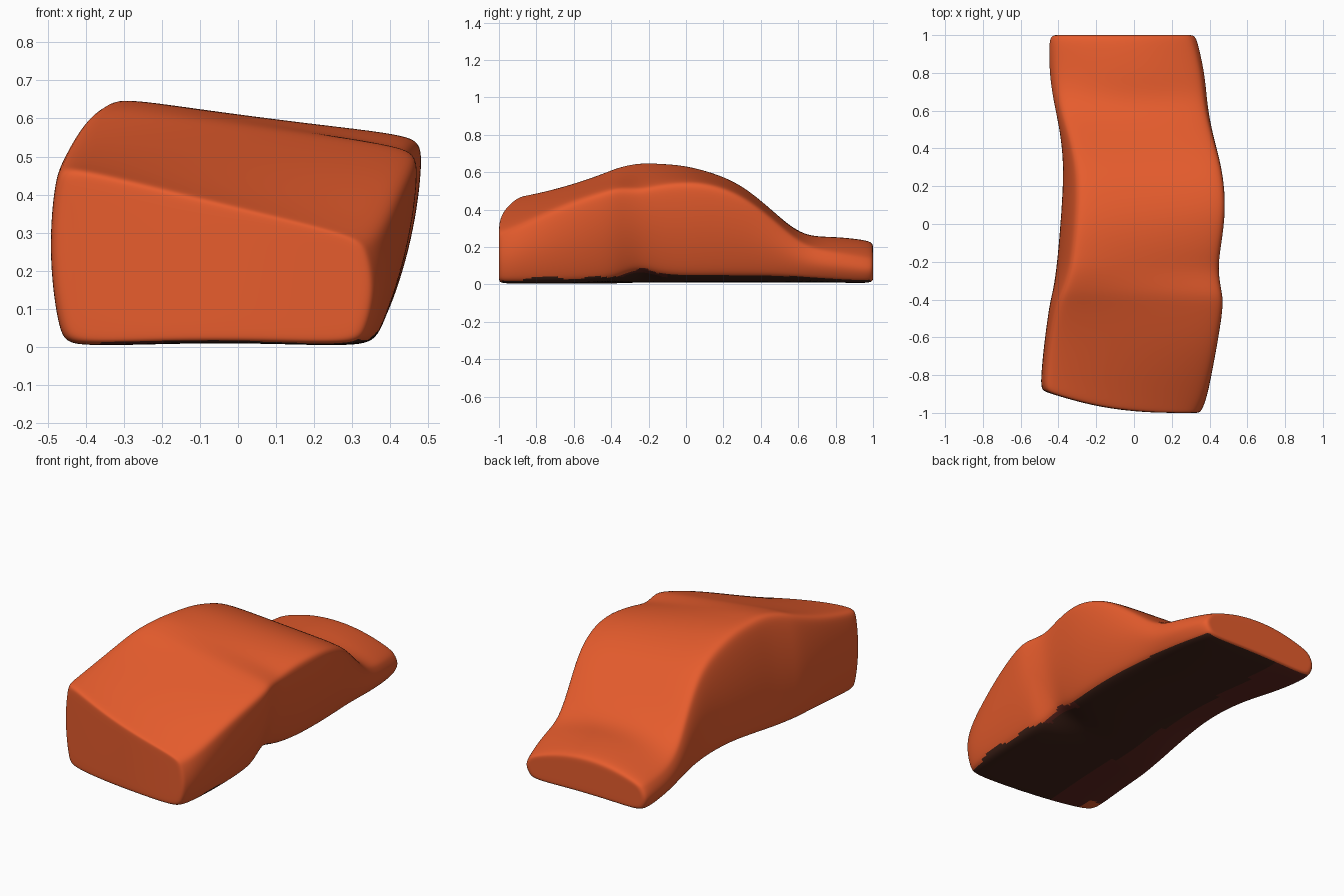
import bpy, bmesh, math
from mathutils import Vector

if "Cube" in bpy.data.objects:
    bpy.data.objects.remove(bpy.data.objects["Cube"])


def material(name, rgb):
    m = bpy.data.materials.new(name)
    m.use_nodes = True
    m.diffuse_color = (*rgb, 1)
    m.node_tree.nodes["Principled BSDF"].inputs["Base Color"].default_value = (*rgb, 1)
    return m


def ramp(value, start, end):
    return min(max((value - start) / (end - start), 0), 1)


# Stations along the body:
# y, right-side bottom x, top x, top z, left-side bottom x, top x, top z, sill height
STATIONS = [
    (-.98, -.47, -.48, .49, .34, .35, .29, 0),
    (-.90, -.47, -.48, .50, .36, .39, .32, 0),
    (-.65, -.45, -.46, .545, .37, .45, .44, 0),
    (-.43, -.44, -.42, .61, .37, .49, .51, .01),
    (-.36, -.43, -.39, .64, .36, .48, .525, .03),
    (-.25, -.42, -.35, .665, .34, .46, .515, .08),
    (-.15, -.41, -.335, .66, .35, .47, .54, .04),
    (-.02, -.40, -.32, .65, .37, .49, .555, .03),
    (.12, -.39, -.31, .615, .38, .50, .55, .03),
    (.30, -.38, -.31, .545, .38, .48, .49, .03),
    (.48, -.39, -.35, .385, .37, .42, .35, .03),
    (.63, -.41, -.40, .245, .36, .38, .215, .02),
    (.78, -.43, -.43, .19, .35, .37, .19, .01),
    (.97, -.44, -.43, .18, .32, .32, .16, 0),
]


def ring(station):
    """Rounded four-cornered section, listed around from the right-hand sill."""
    y, xa, xta, za, xb, xtb, zb, sill = station
    lift = .05 * ramp(y, -.3, .1) * (1 - ramp(y, .4, .9))
    corners = [Vector((xa, y, lift)), Vector((xb, y, sill)),
               Vector((xtb, y, zb)), Vector((xta, y, za))]
    crown = .07 * ramp(y, .55, .78)
    pts = []
    for i, c in enumerate(corners):
        before, after = corners[i - 1], corners[(i + 1) % 4]
        run = after - c
        pts.append(c + (before - c).normalized() * .03)
        pts.append(c + run.normalized() * .03)
        if i % 2:
            # side walls bulge outwards
            pts.append(c + run * .5 + Vector((.025 if i == 1 else -.025, 0, 0)))
        else:
            # top is crowned over the tail, floor stays flat
            for t in (.33, .67):
                p = c + run * t
                p.z = p.z + crown if i else .01
                pts.append(p)
    return pts


def inset(pts, amount, y):
    mid = sum(pts, Vector()) / len(pts)
    half_w = max(abs(p.x - mid.x) for p in pts)
    half_h = max(abs(p.z - mid.z) for p in pts)
    return [Vector((mid.x + (p.x - mid.x) * (1 - amount / half_w), y,
                    mid.z + (p.z - mid.z) * (1 - amount / half_h))) for p in pts]


rings = [ring(s) for s in STATIONS]
front, back = rings[0], rings[-1]
rings = ([inset(front, .05, -1), inset(front, .015, -1)] + rings
         + [inset(back, .02, 1), inset(back, .05, 1)])

# The nose curves back towards the model's right
for pts in rings:
    for p in pts:
        p.y += .115 * ramp(p.x, .1, -.47) ** 2 * ramp(p.y, -.4, -.95)

bm = bmesh.new()
loops = [[bm.verts.new(p) for p in pts] for pts in rings]
count = len(loops[0])
for j in range(len(loops) - 1):
    for i in range(count):
        k = (i + 1) % count
        bm.faces.new((loops[j][i], loops[j][k], loops[j + 1][k], loops[j + 1][i]))

# End caps in upright strips
for end in (loops[0], loops[-1]):
    for strip in ((0, 1, 11, 12, 13), (1, 2, 10, 11), (2, 3, 9, 10),
                  (3, 4, 8, 9), (4, 5, 6, 7, 8)):
        bm.faces.new([end[i] for i in strip])
bmesh.ops.recalc_face_normals(bm, faces=bm.faces)

mesh = bpy.data.meshes.new("car_body")
bm.to_mesh(mesh)
bm.free()
body = bpy.data.objects.new("car_body", mesh)
bpy.context.collection.objects.link(body)
mesh.materials.append(material("orange_clay", (.79, .107, .026)))
mesh.materials.append(material("dark_underside", (.055, .017, .010)))
mesh.materials.append(material("maroon_underside", (.12, .02, .014)))

# Smooth clay-like surface
sub = body.modifiers.new("smooth", 'SUBSURF')
sub.levels = sub.render_levels = 3
bpy.context.view_layer.objects.active = body
body.select_set(True)
bpy.ops.object.modifier_apply(modifier=sub.name)

# Dark floor with a softly ragged edge, maroon along the right and in the left notch
for p in body.data.polygons:
    p.use_smooth = True
    x, y, z = p.center
    notch = x > .3 and -.38 < y < -.1
    edge = .036 + .008 * math.sin(y * 23) + (.05 * (1 - abs(y + .24) / .14) if notch else 0)
    floor = p.normal.z < -.8 and z < .12
    sill = x > .25 and z < edge and -.88 < y < .27
    corner = x < -.36 and y < -.8
    if (floor or sill) and not corner and abs(y) < .985:
        p.material_index = 2 if x < -.18 or (notch and z > .04) else 1
